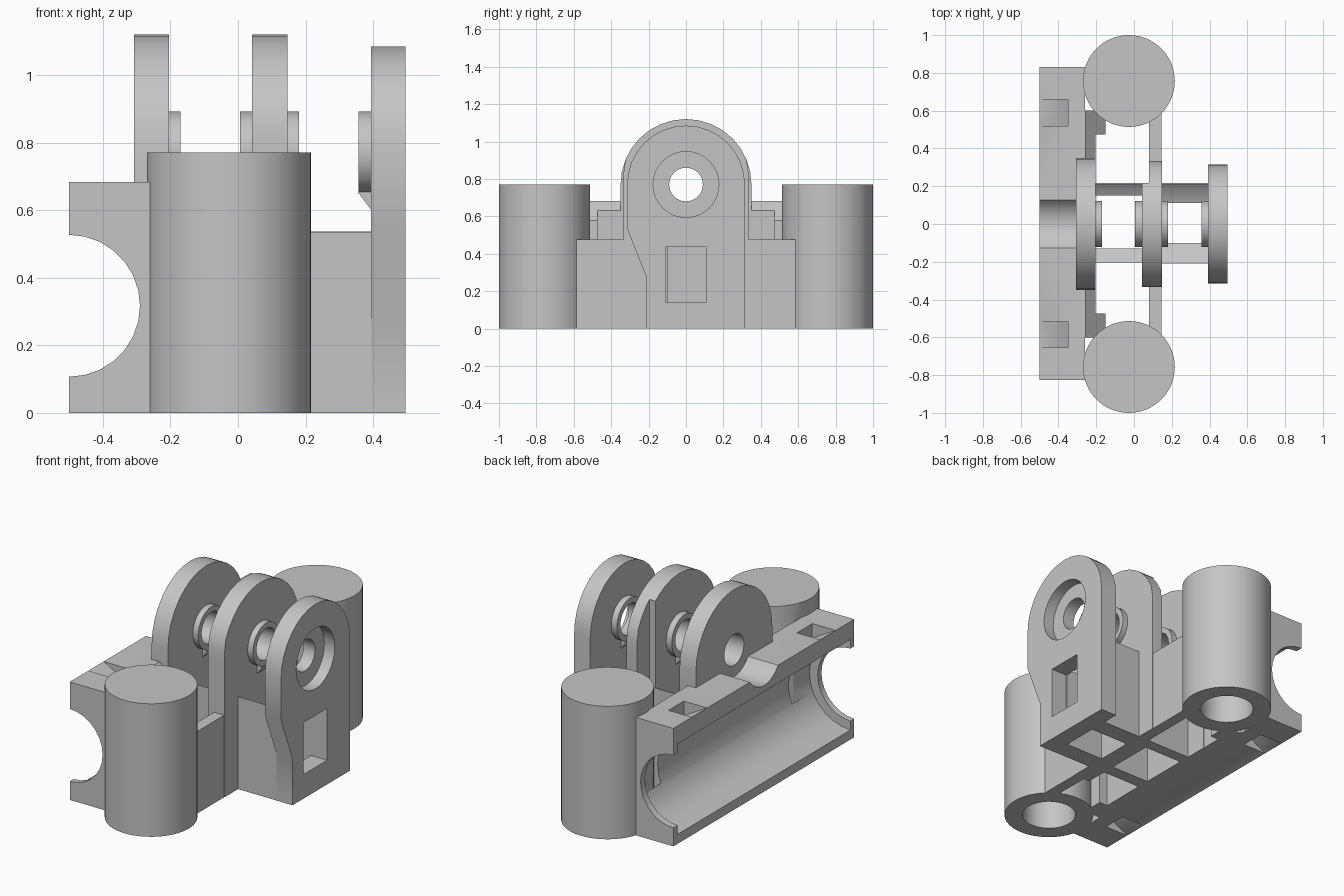
import bpy
import bmesh
from math import cos, sin, radians

if "Cube" in bpy.data.objects:
    bpy.data.objects.remove(bpy.data.objects["Cube"])

grey = bpy.data.materials.new("light grey plastic")
grey.use_nodes = True
COLOUR = (0.56, 0.56, 0.56, 1)
grey.diffuse_color = COLOUR
grey.node_tree.nodes["Principled BSDF"].inputs["Base Color"].default_value = COLOUR

PIVOT = 0.77          # height of the hinge axis
GROOVE = (-0.5, 0.317)  # centre of the rail groove


def prism(name, pts, axis, a, b):
    """Extrude a closed outline along an axis from a to b."""
    place = {"x": lambda p, t: (t, p[0], p[1]),
             "y": lambda p, t: (p[0], t, p[1]),
             "z": lambda p, t: (p[0], p[1], t)}[axis]
    bm = bmesh.new()
    lower = [bm.verts.new(place(p, a)) for p in pts]
    upper = [bm.verts.new(place(p, b)) for p in pts]
    bm.faces.new(lower)
    bm.faces.new(upper)
    n = len(pts)
    for i in range(n):
        j = (i + 1) % n
        bm.faces.new((lower[i], lower[j], upper[j], upper[i]))
    bmesh.ops.recalc_face_normals(bm, faces=bm.faces)
    mesh = bpy.data.meshes.new(name)
    bm.to_mesh(mesh)
    bm.free()
    mesh.materials.append(grey)
    obj = bpy.data.objects.new(name, mesh)
    bpy.context.collection.objects.link(obj)
    return obj


def arc(centre, r, start=0, end=360, n=32):
    steps = n if end - start == 360 else n + 1
    angles = [radians(start + (end - start) * i / n) for i in range(steps)]
    return [(centre[0] + r * cos(t), centre[1] + r * sin(t)) for t in angles]


def box(name, x, y, z):
    return prism(name, [(x[0], y[0]), (x[1], y[0]), (x[1], y[1]), (x[0], y[1])], "z", *z)


def combine(obj, others, operation="DIFFERENCE"):
    """Apply booleans and remove the helpers."""
    for other in others:
        mod = obj.modifiers.new("cut", "BOOLEAN")
        mod.operation = operation
        mod.solver = "EXACT"
        mod.object = other
        bpy.context.view_layer.objects.active = obj
        bpy.ops.object.modifier_apply(modifier=mod.name)
        bpy.data.objects.remove(other)
    return obj


def hinge_cylinder(r, a, b):
    return prism("cutter", arc((0, PIVOT), r), "x", a, b)


def ear(name, x, r, foot, clip=None):
    """Round-topped hinge plate."""
    outline = arc((0, PIVOT), r, 0, 180, 16)
    if clip:
        outline = [(max(-clip, min(clip, y)), z) for y, z in outline]
    return prism(name, outline + foot, "x", *x)


def collar(x, wide, narrow):
    """Spacer ring with a small sloped support below."""
    ring = hinge_cylinder(0.122, *x)
    support = prism("support", [(narrow, 0.65), (wide, 0.6), (wide, 0.7), (narrow, 0.7)],
                    "y", -0.035, 0.035)
    return combine(ring, [support], "UNION")


# Rail clamp block, joined with the inner ear
body = box("clamp_body", (-0.5, -0.26), (-0.825, 0.83), (0, 0.683))
inner = ear("inner_ear", (-0.308, -0.204), 0.35, [(-0.35, 0), (0.35, 0)])
combine(body, [inner, collar((-0.21, -0.17), -0.206, -0.17)], "UNION")

# Hollow posts closed on top, sloped walls and gussets beside them
for side in (-1, 1):
    centre = (-0.027, side * 0.757)
    post = prism("post", arc(centre, 0.243, n=64), "z", 0, PIVOT)
    wall = prism("clamp_wall",
                 [(-0.27, 0), (-0.205, 0), (-0.205, 0.63), (-0.258, 0.683), (-0.27, 0.683)],
                 "y", *sorted((side * 0.3, side * 0.6)))
    gusset = prism("gusset",
                   [(-0.25, 0), (-0.152, 0), (-0.152, 0.577), (-0.205, 0.63), (-0.25, 0.63)],
                   "y", *sorted((side * 0.473, side * 0.59)))
    combine(body, [wall, gusset, post], "UNION")
    combine(body, [prism("cutter", arc(centre, 0.145, n=48), "z", -0.1, 0.65)])

# Rail groove with end lips, screw relief, hinge bore, wedge-shaped strap pockets
cutters = [prism("cutter", arc(GROOVE, 0.21, n=28), "y", -0.9, 0.9),
           prism("cutter", arc(GROOVE, 0.262, n=28), "y", -0.79, 0.79),
           hinge_cylinder(0.155, -0.6, -0.308),
           hinge_cylinder(0.09, -0.6, 0.6)]
pocket = [(-0.499, 0.683), (-0.35, 0.6), (-0.35, 0.72), (-0.499, 0.72)]
for y in (-0.655, 0.52):
    cutters.append(prism("cutter", pocket, "y", y, y + 0.14))
    cutters.append(prism("cutter", [(x, 0.683 - z) for x, z in pocket], "y", y, y + 0.14))
combine(body, cutters)

# Long wall joining the posts
box("cross_wall", (0.08, 0.145), (-0.585, 0.585), (0, 0.475))

# Middle ear, stepped back on one edge
middle = ear("middle_ear", (0.042, 0.147), 0.35, [(-0.333, 0), (0.333, 0)], 0.333)
combine(middle, [collar((0.006, 0.05), 0.044, 0.006),
                 collar((0.14, 0.181), 0.145, 0.181)], "UNION")
combine(middle, [hinge_cylinder(0.09, -0.6, 0.6),
                 box("cutter", (0, 0.08), (0.218, 0.5), (-0.1, 1.3))])

# Outer ear with counterbore and window
outer = ear("outer_ear", (0.393, 0.496), 0.315,
            [(-0.315, 0.535), (-0.21, 0.27), (-0.21, 0), (0.315, 0)])
combine(outer, [collar((0.357, 0.4), 0.395, 0.357)], "UNION")
combine(outer, [hinge_cylinder(0.09, -0.6, 0.7),
                hinge_cylinder(0.176, 0.43, 0.6),
                box("cutter", (0.3, 0.6), (-0.107, 0.107), (0.14, 0.44))])

# Webs between the ears, hollowed around the hinge axis
for label, x, y in (("front_inner", (-0.206, 0.043), (-0.205, -0.13)),
                    ("back_inner", (-0.206, 0.043), (0.15, 0.218)),
                    ("front_outer", (0.145, 0.395), (-0.209, -0.1)),
                    ("back_outer", (0.145, 0.395), (0.112, 0.218))):
    web = box(label + "_web", x, y, (0, 0.537))
    combine(web, [hinge_cylinder(0.315, -0.4, 0.6)])

# Smooth round surfaces, keep edges crisp
bpy.ops.object.select_all(action="DESELECT")
for obj in bpy.context.collection.objects:
    if obj.type == "MESH" and grey.name in obj.data.materials:
        obj.select_set(True)
        bpy.context.view_layer.objects.active = obj
bpy.ops.object.shade_smooth_by_angle(angle=radians(30))
